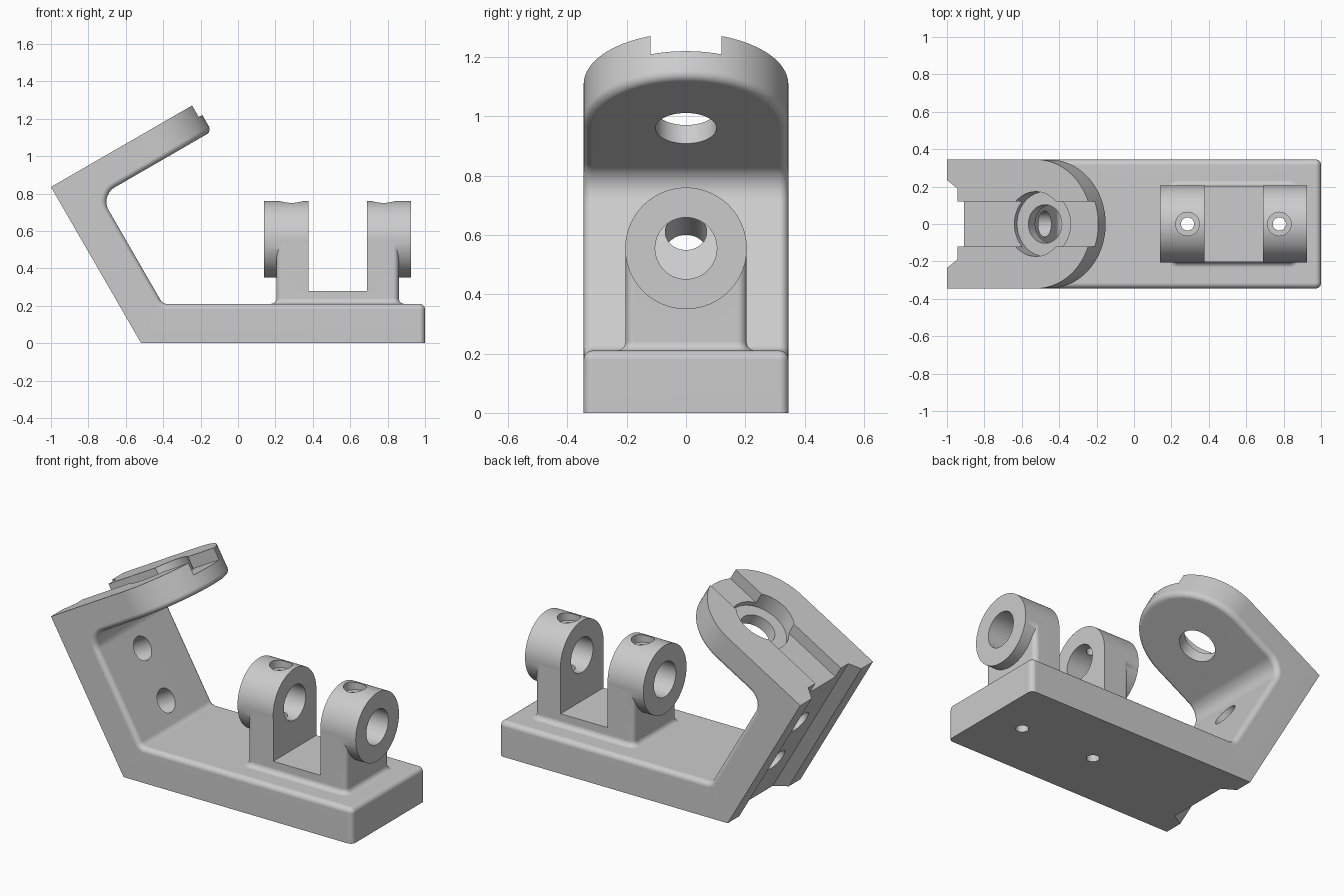
import bpy, bmesh
from math import sin, cos, pi, radians, sqrt
from mathutils import Vector

if "Cube" in bpy.data.objects:
    bpy.data.objects.remove(bpy.data.objects["Cube"])

W = 0.345            # half width of the bracket
BASE = 0.21          # base thickness
X0, S = -0.518, 0.964  # lower outer corner and length of the slanted plate
T, D = 0.205, 0.172  # slanted and upper plate thickness
R = 0.03             # edge fillet
TC = 0.548           # distance of the eye centre along the upper plate
C30, S30 = cos(pi / 6), 0.5


def tilt(t, d, y=0.0):
    """Tilted frame: t along the upper plate, d below its outer face."""
    s = S - d
    return Vector((X0 - S30 * s + C30 * t, y, C30 * s + S30 * t))


def finish(bm, name):
    bmesh.ops.remove_doubles(bm, verts=bm.verts[:], dist=1e-5)
    bmesh.ops.dissolve_degenerate(bm, edges=bm.edges[:], dist=1e-6)
    bmesh.ops.recalc_face_normals(bm, faces=bm.faces[:])
    me = bpy.data.meshes.new(name)
    bm.to_mesh(me)
    bm.free()
    ob = bpy.data.objects.new(name, me)
    bpy.context.collection.objects.link(ob)
    return ob


def hull(name, pts):
    bm = bmesh.new()
    for p in pts:
        bm.verts.new(p)
    bmesh.ops.convex_hull(bm, input=bm.verts[:])
    bmesh.ops.dissolve_limit(bm, angle_limit=0.01, verts=bm.verts[:], edges=bm.edges[:])
    return finish(bm, name)


def rod(name, a, b, r, n=64):
    a, b = Vector(a), Vector(b)
    bm = bmesh.new()
    bmesh.ops.create_cone(bm, cap_ends=True, segments=n, radius1=r, radius2=r, depth=(b - a).length)
    q = Vector((0, 0, 1)).rotation_difference(b - a)
    for v in bm.verts:
        v.co = q @ v.co + (a + b) / 2
    return finish(bm, name)


def boolean(target, other, op):
    m = target.modifiers.new(op, 'BOOLEAN')
    m.operation, m.object, m.solver = op, other, 'EXACT'
    bpy.context.view_layer.objects.active = target
    bpy.ops.object.modifier_apply(modifier=m.name)
    bpy.data.objects.remove(other, do_unlink=True)


def half_outline(k, depth, outer=False):
    """Stations from the base end, round both bends, to the tip of the eye."""
    pts = []
    for i in range(7):
        a = pi / 2 * i / 6
        pts.append(Vector((1 - R + (R - k) * cos(a), W - R + (R - k) * sin(a),
                           0 if outer else BASE - depth)))
    r1, r2 = 0.04, 0.09
    z1 = BASE + r1
    c1 = Vector((X0 + (T + r1 - S30 * z1) / C30, 0, z1))
    c2 = tilt(T + r2, D + r2)
    for c, r, a0, a1, corner in ((c1, r1, 90, 30, Vector((X0, 0, 0))),
                                 (c2, r2, 30, -60, tilt(0, 0))):
        for i in range(13):
            a = radians(a0 + (a1 - a0) * i / 12)
            p = corner if outer else c - (r + depth) * Vector((cos(a), 0, sin(a)))
            pts.append(Vector((p.x, W - k, p.z)))
    for i in range(33):
        a = pi / 2 * i / 32
        pts.append(tilt(TC + (W - k) * sin(a), 0 if outer else D - depth, (W - k) * cos(a)))
    return pts


# Bent plate: outer sharp face, filleted inner face
bm = bmesh.new()
rings = [half_outline(0, 0, True)]
for i in range(7):
    a = pi / 2 * i / 6
    rings.append(half_outline(R * (1 - cos(a)), R * (1 - sin(a))))
n = len(rings[0])
loops = []
for ring in rings:
    full = ring + [Vector((p.x, -p.y, p.z)) for p in reversed(ring)]
    loops.append([bm.verts.new(p) for p in full])
for lo, hi in zip(loops, loops[1:]):
    for i in range(2 * n):
        j = (i + 1) % (2 * n)
        bm.faces.new((lo[i], lo[j], hi[j], hi[i]))
for lp in (loops[0], loops[-1]):
    for i in range(n - 1):
        bm.faces.new((lp[i], lp[i + 1], lp[2 * n - 2 - i], lp[2 * n - 1 - i]))
body = finish(bm, "bent_bracket")

# Pedestal with a flared foot and rounded corners
bm = bmesh.new()
profile = [(R, 0.15)] + [(R * (1 - sin(a)), BASE + R * (1 - cos(a)))
                         for a in (pi / 2 * i / 6 for i in range(7))] + [(0, 0.555)]
loops = []
for off, z in profile:
    loop = []
    for q, (sx, sy) in enumerate(((1, 1), (-1, 1), (-1, -1), (1, -1))):
        for i in range(7):
            a = pi / 2 * (q + i / 6)
            loop.append(bm.verts.new((0.5325 + sx * (0.327 - R) + (R + off) * cos(a),
                                      sy * (0.204 - R) + (R + off) * sin(a), z)))
    loops.append(loop)
for lo, hi in zip(loops, loops[1:]):
    for i in range(28):
        j = (i + 1) % 28
        bm.faces.new((lo[i], lo[j], hi[j], hi[i]))
bm.faces.new(loops[0])
bm.faces.new(loops[-1])
clevis = finish(bm, "clevis")

# Clevis barrel, saddle gap and bore
boolean(clevis, rod("barrel", (0.14, 0, 0.555), (0.925, 0, 0.555), 0.205, 96), 'UNION')
boolean(clevis, hull("saddle", [(x, y, z) for x in (0.377, 0.69) for y in (-0.4, 0.4)
                                for z in (0.28, 1)]), 'DIFFERENCE')
boolean(clevis, rod("bore", (0, 0, 0.555), (1.1, 0, 0.555), 0.104), 'DIFFERENCE')
boolean(body, clevis, 'UNION')

# Screw holes down through the lugs and base
for x in (0.286, 0.777):
    boolean(body, rod("screw_hole", (x, 0, -0.1), (x, 0, 0.9), 0.035, 32), 'DIFFERENCE')
    boolean(body, rod("screw_head", (x, 0, 0.71), (x, 0, 0.9), 0.063, 48), 'DIFFERENCE')

# Tapered groove down the back of the slanted plate
boolean(body, hull("back_groove", [tilt(t, d, y) for t, w in ((-0.065, 0.28), (0.065, 0.19))
                                   for d in (-0.2, 1.3) for y in (-w, w)]), 'DIFFERENCE')
# Slot, counterbore and eye in the upper plate
boolean(body, hull("top_slot", [tilt(t, d, y) for t in (0.03, 1.1) for d in (-0.1, 0.071)
                                for y in (-0.12, 0.12)]), 'DIFFERENCE')
boolean(body, rod("counterbore", tilt(TC, -0.1), tilt(TC, 0.1), 0.173), 'DIFFERENCE')
boolean(body, rod("eye", tilt(TC, -0.1), tilt(TC, 0.25), 0.103), 'DIFFERENCE')
# Mounting holes in the slanted plate
for s in (0.273, 0.586):
    boolean(body, rod("mount_hole", tilt(-0.1, S - s), tilt(0.28, S - s), 0.07, 48), 'DIFFERENCE')

# Smooth shading with crisp edges
bpy.ops.object.select_all(action='DESELECT')
body.select_set(True)
bpy.context.view_layer.objects.active = body
bpy.ops.object.shade_smooth_by_angle(angle=radians(30))
wn = body.modifiers.new("weighted_normals", 'WEIGHTED_NORMAL')
wn.keep_sharp = True
